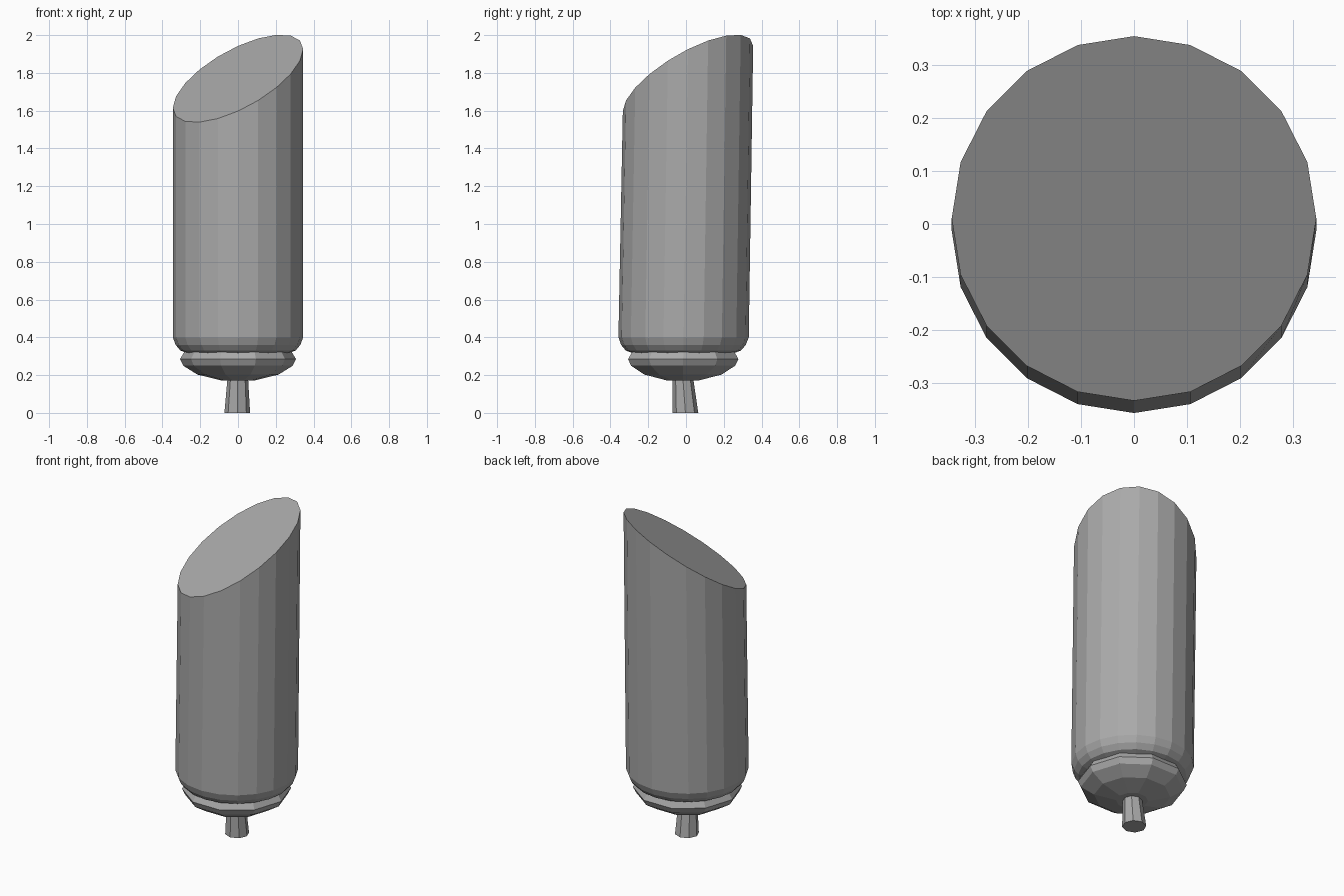
import bpy, bmesh
from math import sin, cos, tau

if "Cube" in bpy.data.objects:
    bpy.data.objects.remove(bpy.data.objects["Cube"])

grey = bpy.data.materials.new("plain grey")
grey.use_nodes = True
grey.diffuse_color = (0.4, 0.4, 0.4, 1)
grey.node_tree.nodes["Principled BSDF"].inputs["Base Color"].default_value = (0.4, 0.4, 0.4, 1)

LEAN = 0.017


def lean_y(z):
    """Centre line of the slightly tilted body."""
    return LEAN * (z - 1.15)


def slanted_top(x, y):
    return 1.765 + 0.45 * x + 0.5 * y


def lathe(name, rings, sides, slant=False):
    """Stack of (radius, height, centre x, centre y) rings, capped at both ends."""
    bm = bmesh.new()
    loops = []
    for r, z, cx, cy in rings:
        loops.append([bm.verts.new((cx + r * cos(tau * i / sides),
                                    cy + r * sin(tau * i / sides), z))
                      for i in range(sides)])
    for low, high in zip(loops, loops[1:]):
        for i in range(sides):
            j = (i + 1) % sides
            bm.faces.new((low[i], low[j], high[j], high[i]))
    bm.faces.new(loops[0][::-1])
    bm.faces.new(loops[-1])
    if slant:
        for v in loops[-1]:
            v.co.z = slanted_top(v.co.x, v.co.y)
    mesh = bpy.data.meshes.new(name)
    bm.to_mesh(mesh)
    bm.free()
    mesh.materials.append(grey)
    obj = bpy.data.objects.new(name, mesh)
    bpy.context.collection.objects.link(obj)
    return obj


def leaning(profile):
    return [(r, z, 0, lean_y(z)) for r, z in profile]


# Tall cylinder with rounded base and slanted cut top
lathe("body", leaning([(0.27, 0.317), (0.305, 0.33), (0.33, 0.36),
                       (0.345, 0.40), (0.345, 1.77)]), 20, slant=True)

# Faceted bulb under the body
lathe("bulb", leaning([(0.09, 0.172), (0.215, 0.203), (0.29, 0.25),
                       (0.307, 0.285), (0.28, 0.33)]), 10)

# Short flared stem
lathe("stem", [(0.068, 0, -0.004, -0.003), (0.054, 0.19, -0.001, -0.017)], 8)
